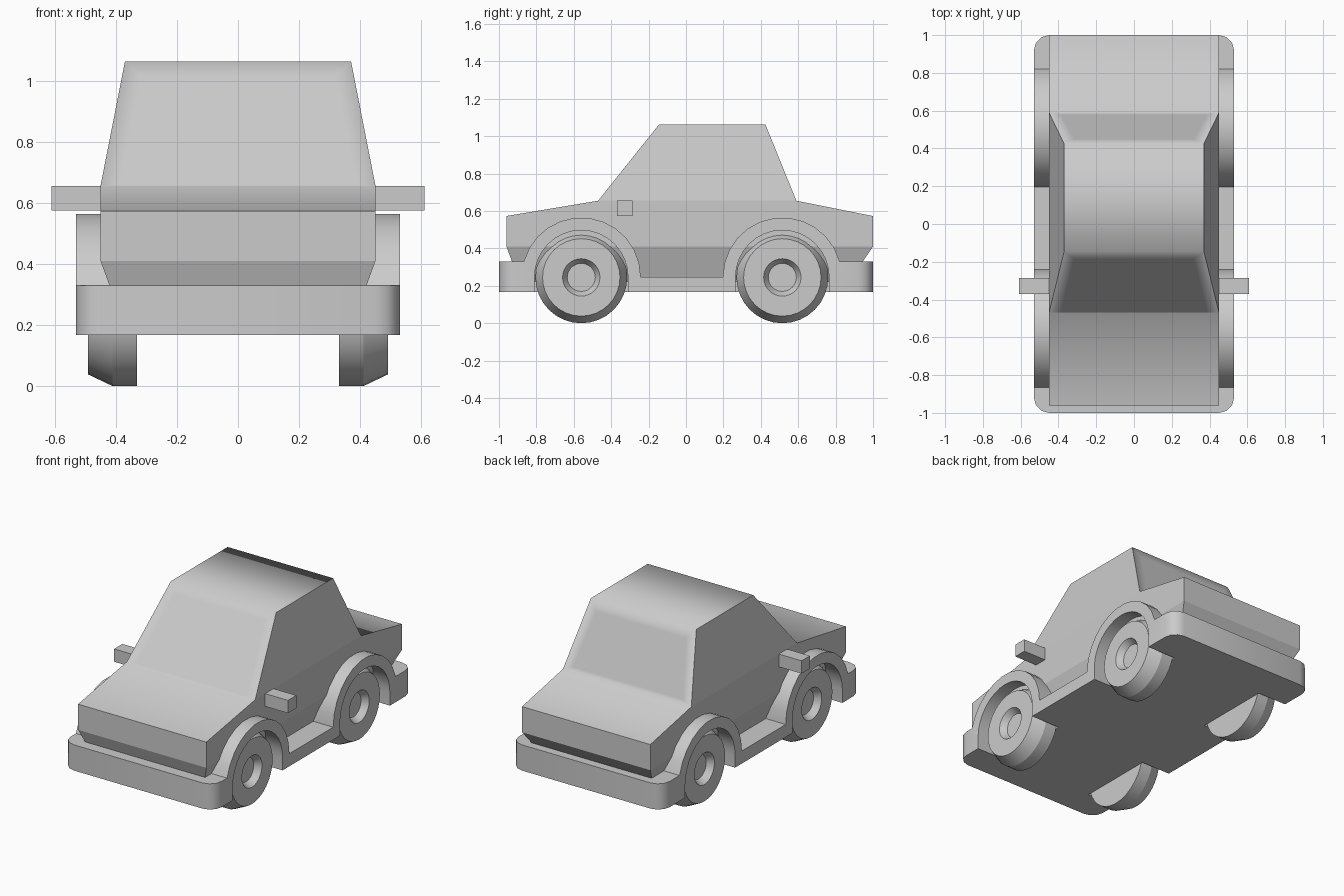
import bpy, bmesh
from math import sin, cos, pi, radians

if "Cube" in bpy.data.objects:
    bpy.data.objects.remove(bpy.data.objects["Cube"])

AXLES, WHEEL_Z = (-0.56, 0.515), 0.245


def make(name, bm, angle=None):
    bmesh.ops.recalc_face_normals(bm, faces=bm.faces)
    mesh = bpy.data.meshes.new(name)
    bm.to_mesh(mesh)
    bm.free()
    ob = bpy.data.objects.new(name, mesh)
    bpy.context.collection.objects.link(ob)
    if angle:
        bpy.ops.object.select_all(action='DESELECT')
        ob.select_set(True)
        bpy.context.view_layer.objects.active = ob
        bpy.ops.object.shade_smooth_by_angle(angle=radians(angle))
    return ob


def lathe(name, profile, side, y, n=32):
    """Spin (x, radius) points around a wheel axle and cap both ends."""
    bm = bmesh.new()
    rings = [[bm.verts.new((side * x, y + r * cos(2 * pi * i / n), WHEEL_Z + r * sin(2 * pi * i / n)))
              for i in range(n)] for x, r in profile]
    for a, b in zip(rings, rings[1:]):
        for i in range(n):
            j = (i + 1) % n
            bm.faces.new((a[i], a[j], b[j], b[i]))
    bm.faces.new(rings[0])
    bm.faces.new(rings[-1])
    return make(name, bm, 24)


def box(name, x0, x1, y0, y1, z0, z1):
    bm = bmesh.new()
    bmesh.ops.create_cube(bm, size=1)
    for v in bm.verts:
        v.co = ((x0 + x1) / 2 + v.co.x * (x1 - x0), (y0 + y1) / 2 + v.co.y * (y1 - y0),
                (z0 + z1) / 2 + v.co.z * (z1 - z0))
    return make(name, bm)


def band(bm, loop):
    """Mirror a (half width, y, z) loop to both sides and skin across."""
    L = [bm.verts.new((-x, y, z)) for x, y, z in loop]
    R = [bm.verts.new(p) for p in loop]
    n = len(loop)
    return L, R, [bm.faces.new((L[i], L[(i + 1) % n], R[(i + 1) % n], R[i])) for i in range(n)]


# Body shell: (half width, y, z) along the top line, with a tapered skirt below
loop = [(0.45, -0.96, 0.41), (0.45, -0.96, 0.573), (0.45, -0.47, 0.655), (0.37, -0.145, 1.062),
        (0.37, 0.425, 1.062), (0.45, 0.59, 0.655), (0.45, 1.0, 0.573), (0.45, 1.0, 0.41),
        (0.38, 0.87, 0.22), (0.38, -0.89, 0.22)]
bm = bmesh.new()
L, R, strip = band(bm, loop)
for s in (L, R):
    bm.faces.new((s[2], s[3], s[4], s[5]))
    bm.faces.new((s[0], s[1], s[2], s[5], s[6], s[7]))
    bm.faces.new((s[7], s[8], s[9], s[0]))
# Hood, windows, roof and trunk shade together; window panes are inset
for f in strip[1:6]:
    f.smooth = True
bmesh.ops.recalc_face_normals(bm, faces=bm.faces)
bm.normal_update()
for pane, drop in ((strip[2], 0.95), (strip[4], 0.5)):
    low = min((v.co.copy() for v in pane.verts), key=lambda c: c.z)
    bmesh.ops.inset_individual(bm, faces=[pane], thickness=0.085)
    high = max((v.co for v in pane.verts), key=lambda c: c.z)
    slope = (high.y - low.y) / (high.z - low.z)
    for v in pane.verts:
        if v.co.z < 0.8:
            dz = (v.co.z - low.z) * drop
            v.co.z -= dz
            v.co.y -= dz * slope
make("car_body", bm)

# Chassis: bumpers, wheel arches, sills and wells as one side profile
R_ARCH, R_WELL, AXIS, FLOOR, a0 = 0.318, 0.25, 0.247, 0.167, 0.265
side = [(-1.0, FLOOR), (-1.0, 0.33)]
for axle, start, end in ((AXLES[0], pi - a0, 0), (AXLES[1], pi, a0)):
    for k in range(13):
        a = start + (end - start) * k / 12
        side.append((axle + R_ARCH * cos(a), AXIS + R_ARCH * sin(a)))
side += [(1.0, 0.33), (1.0, FLOOR)]
for axle in reversed(AXLES):
    side.append((axle + R_WELL, FLOOR))
    side += [(axle + R_WELL * cos(pi * k / 16), AXIS + R_WELL * sin(pi * k / 16)) for k in range(17)]
    side.append((axle - R_WELL, FLOOR))
bm = bmesh.new()
L, R, _ = band(bm, [(0.53, y, z) for y, z in side])
bm.faces.new(L)
bm.faces.new(R)
bmesh.ops.recalc_face_normals(bm, faces=bm.faces)
bm.normal_update()
corners = [e for e in bm.edges if all(abs(abs(v.co.y) - 1) < 1e-4 for v in e.verts)
           and abs(e.verts[0].co.x - e.verts[1].co.x) < 1e-4]
bmesh.ops.bevel(bm, geom=corners, offset=0.08, offset_type='OFFSET', segments=3, profile=0.5,
                affect='EDGES')
make("bumper_and_arches", bm, 35)

# Wheels, floor between them, and door mirrors
tyre = [(0.33, 0.245), (0.41, 0.245), (0.49, 0.207), (0.49, 0.1), (0.45, 0.075)]
for y, yn in zip(AXLES, ("front", "rear")):
    box(f"{yn}_floor", -0.325, 0.325, y - R_WELL, y + R_WELL, FLOOR, 0.24)
    for s, sn in ((-1, "left"), (1, "right")):
        lathe(f"{yn}_{sn}_wheel", tyre, s, y)
for s, sn in ((-1, "left"), (1, "right")):
    box(f"{sn}_mirror", *sorted((s * 0.43, s * 0.61)), -0.37, -0.287, 0.574, 0.655)
